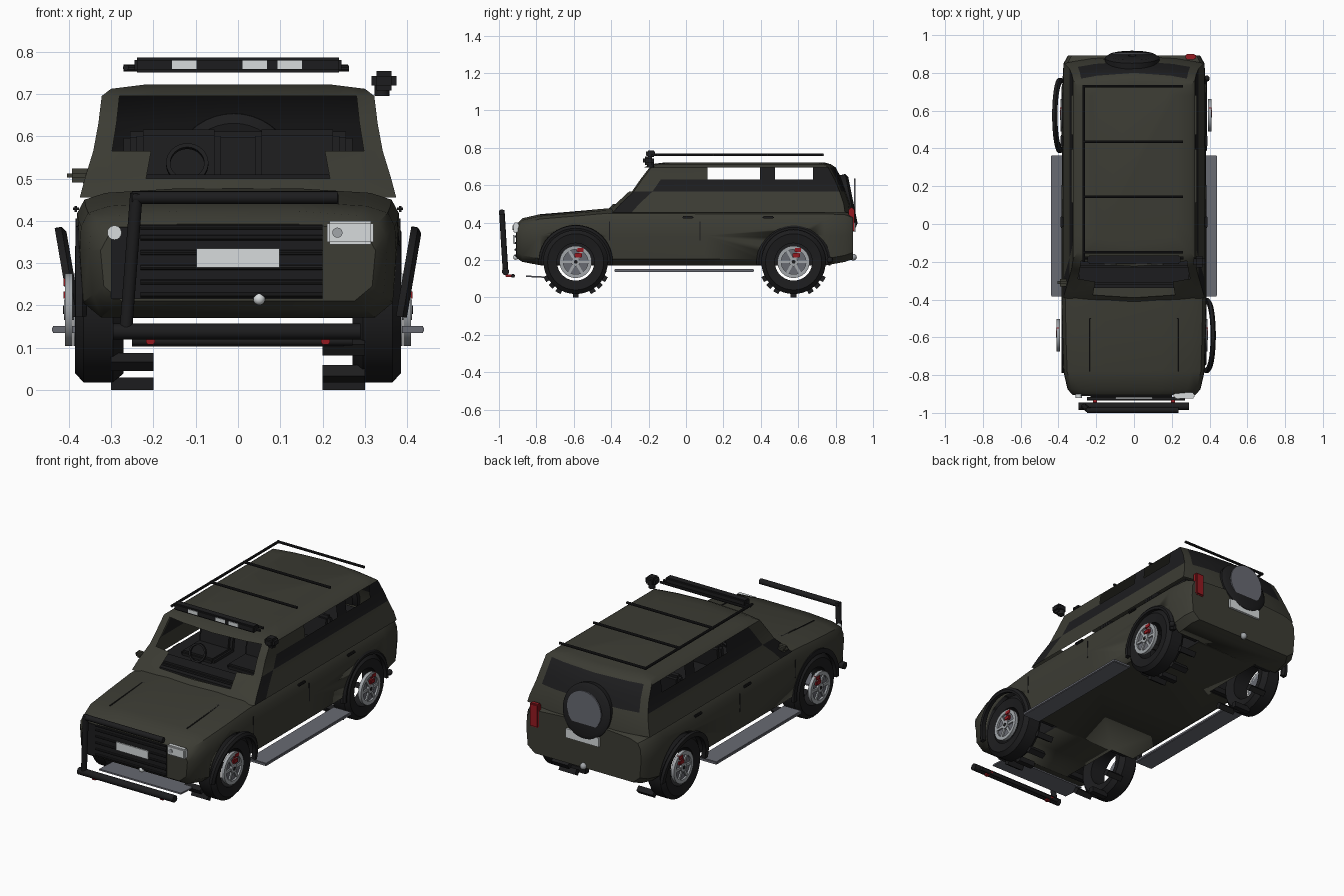
import bpy, bmesh, math
from mathutils import Matrix, Vector

cube = bpy.data.objects.get("Cube")
if cube:
    bpy.data.objects.remove(cube, do_unlink=True)


def material(name, r, g, b):
    m = bpy.data.materials.new(name)
    m.use_nodes = True
    m.diffuse_color = (r, g, b, 1)
    m.node_tree.nodes["Principled BSDF"].inputs["Base Color"].default_value = (r, g, b, 1)
    return m


OLIVE = material("olive paint", .045, .045, .034)
BLACK = material("black trim", .012, .012, .013)
GREY = material("grey metal", .14, .145, .17)
SILVER = material("silver alloy", .36, .38, .40)
WHITE = material("lamp white", .68, .71, .72)
RED = material("red", .30, .01, .015)


def finish(name, bm, *mats, angle=35):
    """Turn a bmesh into an object, smooth with sharp edges kept."""
    bmesh.ops.recalc_face_normals(bm, faces=bm.faces[:])
    for f in bm.faces:
        f.smooth = True
    for e in bm.edges:
        e.smooth = len(e.link_faces) == 2 and e.calc_face_angle(0) < math.radians(angle)
    me = bpy.data.meshes.new(name)
    bm.to_mesh(me)
    bm.free()
    for m in mats:
        me.materials.append(m)
    ob = bpy.data.objects.new(name, me)
    bpy.context.scene.collection.objects.link(ob)
    return ob


def box(name, centre, size, mat, bevel=0, rot=(0, 0, 0)):
    bm = bmesh.new()
    bmesh.ops.create_cube(bm, size=1, matrix=Matrix.Diagonal((*size, 1)))
    if bevel:
        bmesh.ops.bevel(bm, geom=bm.edges[:], offset=bevel, segments=2, affect='EDGES')
    ob = finish(name, bm, mat)
    ob.location, ob.rotation_euler = centre, rot
    return ob


def rod(name, a, b, r, mat, seg=16):
    a, b = Vector(a), Vector(b)
    bm = bmesh.new()
    m = Matrix.Translation((a + b) / 2) @ (b - a).to_track_quat('Z', 'Y').to_matrix().to_4x4()
    bmesh.ops.create_cone(bm, cap_ends=True, segments=seg, radius1=r, radius2=r,
                          depth=(b - a).length, matrix=m)
    return finish(name, bm, mat)


def ball(name, centre, r, mat):
    bm = bmesh.new()
    bmesh.ops.create_uvsphere(bm, u_segments=16, v_segments=10, radius=r)
    finish(name, bm, mat).location = centre


def lathe(name, profile, centre, mat, start=0, sweep=360, seg=40, rot=(0, 0, 0)):
    """Sweep a closed (x, radius) profile about the x axis."""
    bm = bmesh.new()
    full = sweep == 360
    rings = []
    for k in range(seg if full else seg + 1):
        a = math.radians(start + sweep * k / seg)
        rings.append([bm.verts.new((x, r * math.cos(a), r * math.sin(a))) for x, r in profile])
    n = len(profile)
    for k in range(seg):
        p, q = rings[k], rings[(k + 1) % len(rings)]
        for j in range(n):
            bm.faces.new((p[j], p[(j + 1) % n], q[(j + 1) % n], q[j]))
    if not full:
        bm.faces.new(rings[0])
        bm.faces.new(rings[-1])
    ob = finish(name, bm, mat)
    ob.location, ob.rotation_euler = centre, rot


def loft(bm, rings):
    loops = [[bm.verts.new(p) for p in ring] for ring in rings]
    n = len(loops[0])
    grid = [[bm.faces.new((p[j], p[(j + 1) % n], q[(j + 1) % n], q[j])) for j in range(n)]
            for p, q in zip(loops, loops[1:])]
    return loops, grid


# Lower body: sections (y, half width, bottom, top) from nose to tail
sections = [(-.905, .325, .21, .395), (-.875, .352, .19, .425), (-.78, .374, .172, .447),
            (-.6, .38, .17, .462), (-.42, .383, .17, .478), (.1, .383, .17, .475),
            (.74, .38, .17, .475), (.85, .373, .19, .47), (.892, .35, .205, .455)]
rings = []
for y, w, b, t in sections:
    half = [(w - .05, b), (w - .008, b + .035), (w, .33), (w - .003, t - .06),
            (w - .02, t - .028), (w - .07, t - .012), (w * .4, t - .002)]
    rings.append([(x, y, z) for x, z in half] + [(-x, y, z) for x, z in reversed(half)])
bm = bmesh.new()
loops, _ = loft(bm, rings)
bm.faces.new(loops[0])
bm.faces.new(loops[-1])
body = finish("lower_body", bm, OLIVE, BLACK)

# Wheel arch cutters
for sx in (-1, 1):
    for wy in (-.59, .575):
        cut = rod("arch_cutter", (sx * .19, wy, .19), (sx * .5, wy, .19), .185, OLIVE, 40)
        cut.data.materials.append(BLACK)
        for p in cut.data.polygons:
            p.material_index = 1
        cut.hide_render = True
        cut.display_type = 'WIRE'
        cut.hide_set(True)
        mod = body.modifiers.new("arch", 'BOOLEAN')
        mod.object, mod.operation, mod.solver = cut, 'DIFFERENCE', 'EXACT'

# Cabin: levels (z, half width, front y, rear y), each ring running front, +x, rear, -x
levels = [(.455, .374, -.43, .89), (.50, .362, -.39, .883), (.565, .342, -.32, .862),
          (.63, .33, -.275, .835), (.695, .322, -.225, .80), (.712, .30, -.19, .775),
          (.722, .22, -.11, .74)]
fracs = (-1, -.87, -.6, 0, .6, .87, 1)
rings = []
for z, w, f, r in levels:
    front = [(w * s, f + .04 * s * s, z) for s in fracs]
    side = [(w, y, z) for y in (f + .14, .115, .395, .475, .68)]
    rear = [(-w * s, r - .04 * s * s, z) for s in fracs]
    rings.append(front + side + rear + [(-x, y, z) for x, y, z in reversed(side)])
bm = bmesh.new()
loops, grid = loft(bm, rings)
bm.faces.new(loops[-1])
openings = []
for i, row in enumerate(grid):
    for j, face in enumerate(row):
        right, left = 6 <= j < 12, j >= 18
        seg = j - 6 if right else 23 - j
        if j < 6:
            if (i == 1 and j in (2, 3)) or (i in (2, 3) and 0 < j < 5):
                openings.append(face)
        elif right or left:
            if i == 3 and seg in (2, 4):
                openings.append(face)
            elif seg == 0:
                face.material_index = int(i < 2)
            elif i == 2 or (i == 3 and not (right and seg == 1)):
                face.material_index = 1
        elif i in (2, 3) and 12 < j < 17:
            face.material_index = 1
bmesh.ops.delete(bm, geom=openings, context='FACES')
finish("cabin", bm, OLIVE, BLACK)

# Interior
box("cabin_floor", (0, .23, .48), (.64, 1.14, .012), BLACK)
box("dashboard", (0, -.27, .495), (.6, .1, .03), BLACK, .01)
for x in (-.14, .14):
    box("front_seat_back", (x, .02, .54), (.2, .05, .15), BLACK, .015, (-.15, 0, 0))
    box("front_seat_base", (x, -.07, .49), (.2, .18, .04), BLACK, .01)
box("rear_seat_back", (0, .42, .54), (.54, .05, .14), BLACK, .015, (-.15, 0, 0))
lathe("steering_wheel", [(-.006, .04), (.006, .04), (.006, .05), (-.006, .05)],
      (-.12, -.18, .535), BLACK, rot=(0, .4, math.pi / 2))

# Wheels with tread blocks, rims, calipers and arch flares
tyre = [(-.1, .1), (-.115, .15), (-.09, .172), (-.02, .172), (0, .15), (-.008, .1)]
for sx in (-1, 1):
    for wy in (-.59, .575):
        turn = (0, 0, 0 if sx > 0 else math.pi)
        wide = (sx > 0) == (wy < 0)
        lathe("tyre", tyre, (sx * .385, wy, .19), BLACK, rot=turn)
        count = 12 if sx > 0 else 8
        for k in range(count):
            a = math.tau * k / count - math.pi / 2
            box("tread_block", (sx * .25, wy + .175 * math.cos(a), .19 + .175 * math.sin(a)),
                (.1, .03, .03), BLACK, rot=(a, 0, 0))
        face_x = .383 if wide else .403
        lathe("rim_ring", [(-.012, .066), (.006, .066), (.006, .086), (-.012, .086)],
              (sx * face_x, wy, .19), SILVER, rot=turn)
        rod("rim_back", (sx * (face_x - .012), wy, .19), (sx * (face_x - .004), wy, .19), .08, GREY, 32)
        rod("hub", (sx * (face_x - .01), wy, .19), (sx * (face_x + .008), wy, .19), .024, SILVER)
        rod("hub_cap", (sx * face_x, wy, .19), (sx * (face_x + .01), wy, .19), .01, BLACK)
        for k in range(6):
            a = math.tau * k / 6
            box("spoke", (sx * face_x, wy + .045 * math.cos(a), .19 + .045 * math.sin(a)),
                (.008, .055, .014), SILVER, rot=(a, 0, 0))
        for dy, dz in ((.025, .065), (.015, .035)):
            box("brake_caliper", (sx * face_x, wy + dy, .19 + dz), (.018, .04, .025), RED, .004)
        flare = [(-.012, .172), (.012, .172), (.014, .185), (.004, .198), (-.012, .198)]
        lathe("arch_flare", flare, (sx * (.388 if wide else .372), wy, .19), BLACK, -5, 190, 28,
              (0, sx * .17 if wide else 0, 0))

# Running boards, skid plate, side trim
for sx in (-1, 1):
    box("running_board", (sx * .385, -.01, .143), (.11, .745, .016), GREY, .003)
    for y in (.01, .44):
        box("door_handle", (sx * .383, y, .428), (.014, .06, .014), BLACK, .004)
    for y in (-.41, .075):
        box("door_seam", (sx * .382, y, .355), (.004, .005, .1), BLACK)
box("skid_plate", (0, -.79, .11), (.5, .13, .008), GREY, rot=(-.05, 0, 0))
ball("side_marker", (.385, .77, .2), .016, BLACK)

# Hood seams
for a, b in (((-.235, -.5, .462), (.235, -.5, .462)), ((-.235, -.5, .462), (-.235, -.78, .442)),
             ((.235, -.5, .462), (.235, -.78, .442))):
    rod("hood_seam", a, b, .003, BLACK, 6)

# Front face: grille, lamps and plate
box("grille", (-.05, -.906, .3), (.5, .008, .17), BLACK)
for z in (.225, .255, .29, .325, .36, .385):
    rod("grille_slat", (-.23, -.912, z), (.2, -.912, z), .006, BLACK, 8)
box("number_plate_front", (0, -.922, .312), (.195, .008, .045), WHITE)
box("headlight_left", (.265, -.908, .372), (.11, .03, .055), WHITE, .006)
rod("headlight_left_bulb", (.235, -.92, .372), (.235, -.928, .372), .012, SILVER)
rod("headlight_right", (-.292, -.90, .372), (-.292, -.92, .372), .017, WHITE)
ball("tow_hook", (.05, -.91, .215), .014, WHITE)

# Bull bar
rod("bull_bar_lower", (-.295, -.965, .138), (.29, -.965, .138), .019, BLACK)
rod("bull_bar_upper", (-.25, -.985, .455), (.235, -.985, .455), .015, BLACK)
rod("bull_bar_post", (-.265, -.965, .14), (-.24, -.985, .465), .015, BLACK)
rod("bull_bar_mount", (-.25, -.925, .115), (.27, -.925, .115), .01, BLACK)
for x in (-.207, .207):
    box("tow_point", (x, -.94, .115), (.022, .05, .014), RED, .003)

# Roof rack, light bar and spotlight
rod("rack_rail", (-.265, -.2, .762), (-.265, .735, .762), .007, BLACK, 10)
for y in (-.15, .145, .435, .73):
    rod("rack_crossbar", (-.27, y, .762), (.26, y, .762), .007, BLACK, 10)
box("light_bar", (0, -.188, .768), (.49, .045, .036), BLACK, .006)
rod("light_bar_rod", (-.27, -.18, .76), (.262, -.18, .76), .007, BLACK, 10)
for x in (-.127, .04, .122):
    box("roof_lamp", (x, -.211, .769), (.058, .006, .02), WHITE)
box("spotlight", (.345, -.2, .731), (.06, .06, .046), BLACK, .012)
rod("spotlight_stalk", (.34, -.19, .695), (.34, -.19, .72), .018, BLACK)

# Door mirror
box("door_mirror", (-.372, -.31, .507), (.065, .04, .034), OLIVE, .012)
rod("door_mirror_arm", (-.36, -.31, .495), (-.345, -.3, .46), .008, BLACK)

# Tail: spare wheel, lamp, plate and tow ball
lathe("spare_tyre", [(-.035, .02), (-.035, .125), (-.02, .145), (.012, .145), (.025, .125), (.025, .02)],
      (-.01, .868, .515), BLACK, rot=(0, -.2, math.pi / 2))
rod("spare_cover", (-.01, .898, .53), (-.01, .906, .53), .105, GREY, 40)
box("tail_light", (.3, .885, .415), (.055, .03, .13), RED, .006)
box("number_plate_rear", (0, .9, .375), (.2, .012, .05), WHITE)
rod("tow_bar", (0, .87, .21), (0, .9, .21), .01, BLACK)
ball("tow_ball", (0, .895, .215), .018, SILVER)
